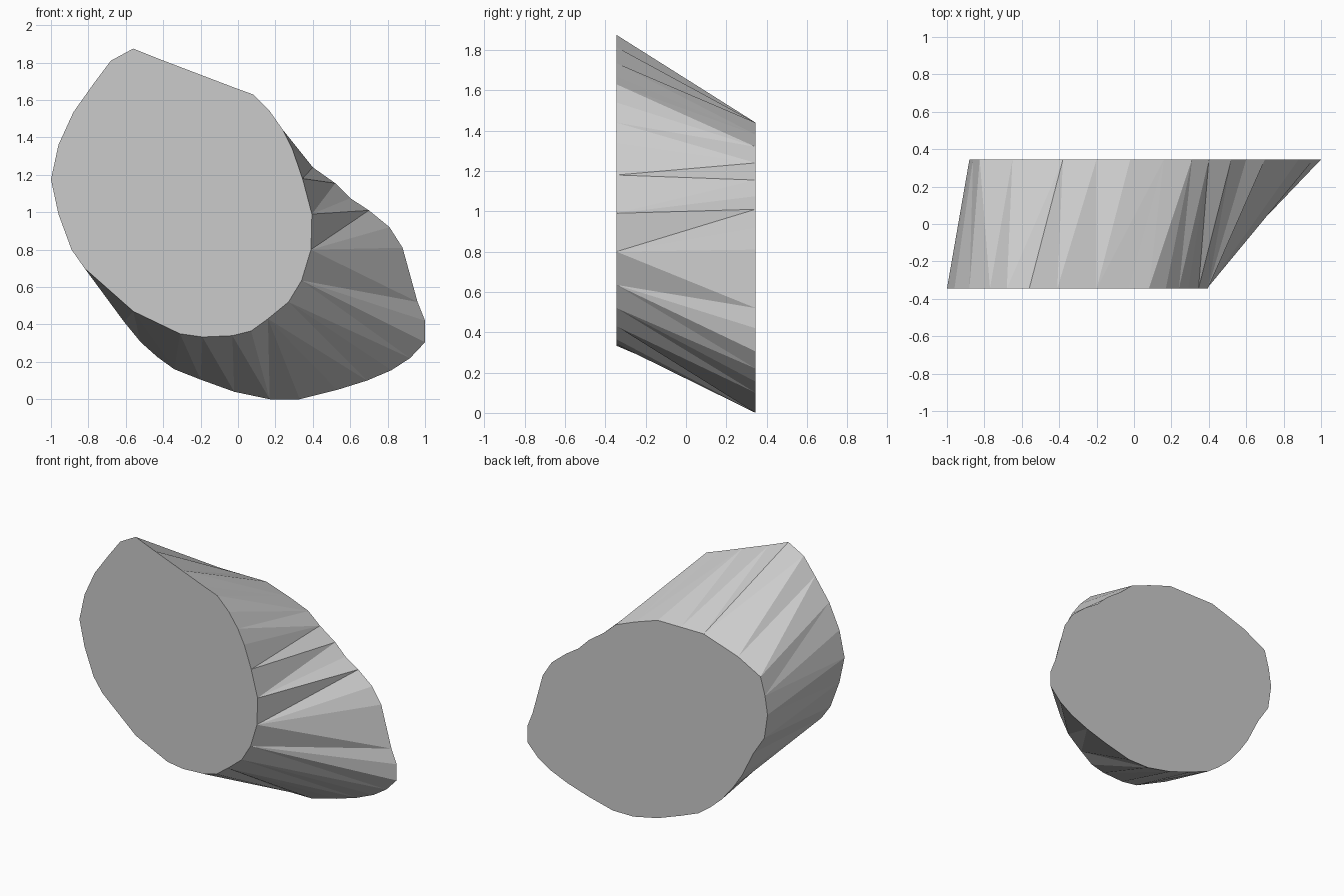
import bpy, bmesh
from mathutils import Vector

if "Cube" in bpy.data.objects:
    bpy.data.objects.remove(bpy.data.objects["Cube"])

HALF_DEPTH = 0.345

# Matching outline runs (x, z), walked from the upper right over the top.
# Each run ends on the first point of the next one.
FRONT = [
    [(.24, 1.44), (.17, 1.54), (.08, 1.63), (-.03, 1.67)],
    [(-.2, 1.735), (-.41, 1.815), (-.56, 1.875)],
    [(-.68, 1.81), (-.77, 1.69), (-.88, 1.535), (-.96, 1.36), (-1, 1.175), (-.96, .99), (-.89, .80)],
    [(-.82, .70), (-.56, .47), (-.31, .35), (-.19, .333), (-.03, .34), (.07, .365)],
    [(.16, .43), (.27, .52)],
    [(.34, .635), (.39, .80)],
    [(.395, .99), (.345, 1.18), (.29, 1.34)],
]
BACK = [
    [(.31, 1.32), (.16, 1.38)],
    [(-.02, 1.44), (-.2, 1.44), (-.38, 1.44)],
    [(-.65, 1.35), (-.825, 1.255), (-.86, 1.13), (-.88, 1.0), (-.855, .83)],
    [(-.77, .70), (-.68, .52), (-.61, .415), (-.52, .305), (-.43, .225), (-.34, .16),
     (-.2, .105), (-.02, .04), (.17, 0)],
    [(.33, 0), (.53, .05), (.69, .10), (.82, .155), (.92, .22)],
    [(1, .305), (1, .42), (.96, .52), (.88, .81), (.81, .92), (.70, 1.01)],
    [(.60, 1.075), (.52, 1.155), (.40, 1.24)],
]


def arc(points):
    """Normalised distance along a run."""
    out = [0.0]
    for a, b in zip(points, points[1:]):
        out.append(out[-1] + (b.co - a.co).length)
    return [d / out[-1] for d in out]


bm = bmesh.new()
rings = [[[bm.verts.new((x, y, z)) for x, z in run] for run in outline]
         for outline, y in ((FRONT, -HALF_DEPTH), (BACK, HALF_DEPTH))]

# Flat end faces
for ring in rings:
    bm.faces.new([v for run in ring for v in run])

# Slanted triangulated wall between the two outlines
count = len(FRONT)
for k in range(count):
    f, b = (ring[k] + [ring[(k + 1) % count][0]] for ring in rings)
    tf, tb = arc(f), arc(b)
    i = j = 0
    while i < len(f) - 1 or j < len(b) - 1:
        step_front = j == len(b) - 1 or (i < len(f) - 1 and tf[i + 1] <= tb[j + 1])
        if step_front:
            bm.faces.new((f[i], f[i + 1], b[j]))
            i += 1
        else:
            bm.faces.new((f[i], b[j + 1], b[j]))
            j += 1

bmesh.ops.recalc_face_normals(bm, faces=bm.faces)
mesh = bpy.data.meshes.new("slanted_block")
bm.to_mesh(mesh)
bm.free()
block = bpy.data.objects.new("slanted_block", mesh)
bpy.context.collection.objects.link(block)
